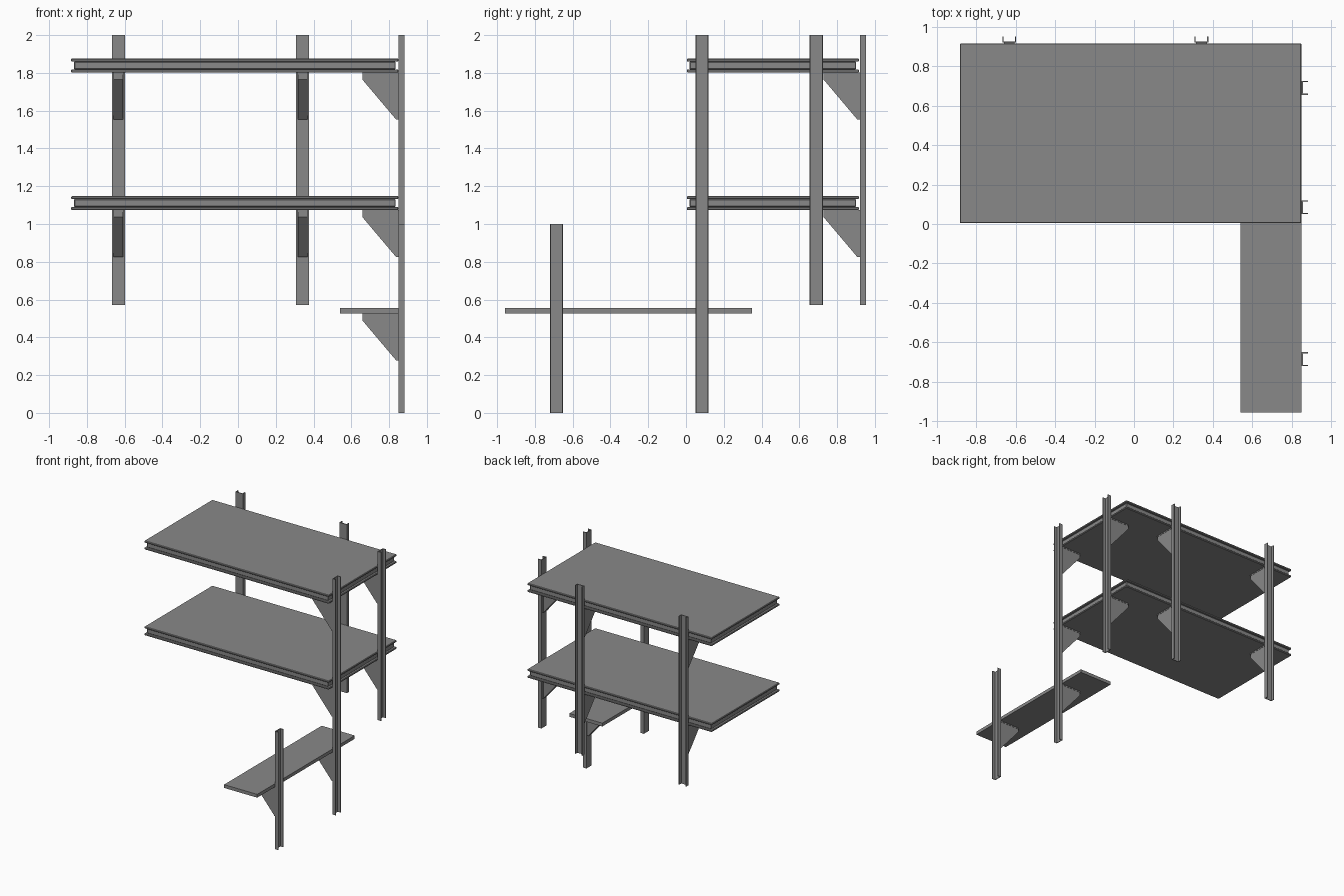
import bpy, bmesh
from math import pi
from mathutils import Matrix, Vector

if "Cube" in bpy.data.objects:
    bpy.data.objects.remove(bpy.data.objects["Cube"], do_unlink=True)

steel = bpy.data.materials.new("steel_grey")
steel.use_nodes = True
grey = (0.25, 0.25, 0.25, 1)
steel.diffuse_color = grey
steel.node_tree.nodes["Principled BSDF"].inputs["Base Color"].default_value = grey


def finish(name, bm):
    bmesh.ops.recalc_face_normals(bm, faces=bm.faces)
    mesh = bpy.data.meshes.new(name)
    bm.to_mesh(mesh)
    bm.free()
    mesh.materials.append(steel)
    obj = bpy.data.objects.new(name, mesh)
    bpy.context.collection.objects.link(obj)
    return obj


def add_prism(bm, points, direction):
    """Extrude a closed outline of 3D points along a direction."""
    face = bm.faces.new([bm.verts.new(p) for p in points])
    result = bmesh.ops.extrude_face_region(bm, geom=[face], use_keep_orig=True)
    verts = [v for v in result["geom"] if isinstance(v, bmesh.types.BMVert)]
    bmesh.ops.translate(bm, verts=verts, vec=Vector(direction))


def add_box(bm, lo, hi):
    (x0, y0, z0), (x1, y1, z1) = lo, hi
    add_prism(bm, [(x0, y0, z0), (x1, y0, z0), (x1, y1, z0), (x0, y1, z0)],
              (0, 0, z1 - z0))


# Placement on the side wall, or turned a quarter onto the back wall
SIDE_X, BACK_Y = 0.85, 0.92


def wall_matrix(wall, along):
    if wall == "side":
        return Matrix.Translation((SIDE_X, along, 0))
    return Matrix.Translation((along, BACK_Y, 0)) @ Matrix.Rotation(pi / 2, 4, "Z")


def post(name, wall, along, bottom, top):
    """Channel upright, its open side turned away from the shelves."""
    half, depth, t = 0.035, 0.032, 0.006
    outline = [(0, -half), (depth, -half), (depth, t - half), (t, t - half),
               (t, half - t), (depth, half - t), (depth, half), (0, half)]
    bm = bmesh.new()
    add_prism(bm, [(x, y, bottom) for x, y in outline], (0, 0, top - bottom))
    bm.transform(wall_matrix(wall, along))
    finish(name, bm)


def bracket(name, wall, along, top):
    """Wedge support with a slim mounting plate on the back and the top."""
    half, reach, drop, nose = 0.025, 0.192, 0.25, 0.037
    outline = [(0, top), (-reach, top), (-reach, top - nose),
               (-0.012, top - drop), (0, top - drop)]
    bm = bmesh.new()
    add_prism(bm, [(x, -half, z) for x, z in outline], (0, 2 * half, 0))
    rim = half + 0.002
    add_box(bm, (-0.012, -rim, top - drop), (0, rim, top))
    add_box(bm, (-reach, -rim, top - 0.01), (-0.012, rim, top))
    bm.transform(wall_matrix(wall, along))
    finish(name, bm)


def framed_shelf(name, bottom):
    """Wide shelf with a recessed web between two projecting flanges."""
    height, lip, inset = 0.074, 0.016, 0.015
    x0, x1, y0, y1 = -0.883, 0.849, 0.004, 0.916
    top = bottom + height
    bm = bmesh.new()
    add_box(bm, (x0, y0, bottom), (x1, y1, bottom + lip))
    add_box(bm, (x0 + inset, y0 + inset, bottom + lip),
            (x1 - inset, y1 - inset, top - lip))
    add_box(bm, (x0, y0, top - lip), (x1, y1, top))
    obj = finish(name, bm)
    bevel = obj.modifiers.new("edge_bevel", "BEVEL")
    bevel.width = 0.004
    bevel.segments = 1


# Uprights
post("front_side_post", "side", -0.685, 0, 1)
post("middle_side_post", "side", 0.085, 0, 2)
post("rear_side_post", "side", 0.69, 0.57, 2)
post("back_post_right", "back", -0.633, 0.57, 2)
post("back_post_left", "back", 0.342, 0.57, 2)

# Two wide shelves and their brackets
for level, bottom in (("lower", 1.074), ("upper", 1.802)):
    framed_shelf(level + "_wide_shelf", bottom)
    for i, y in enumerate((0.085, 0.69)):
        bracket(f"{level}_side_bracket_{i + 1}", "side", y, bottom)
    for i, x in enumerate((-0.633, 0.342)):
        bracket(f"{level}_back_bracket_{i + 1}", "back", x, bottom)

# Narrow low shelf and its brackets
bm = bmesh.new()
add_box(bm, (0.54, -0.957, 0.527), (SIDE_X, 0.35, 0.555))
finish("narrow_shelf", bm)
for i, y in enumerate((-0.685, 0.085)):
    bracket(f"narrow_shelf_bracket_{i + 1}", "side", y, 0.527)
